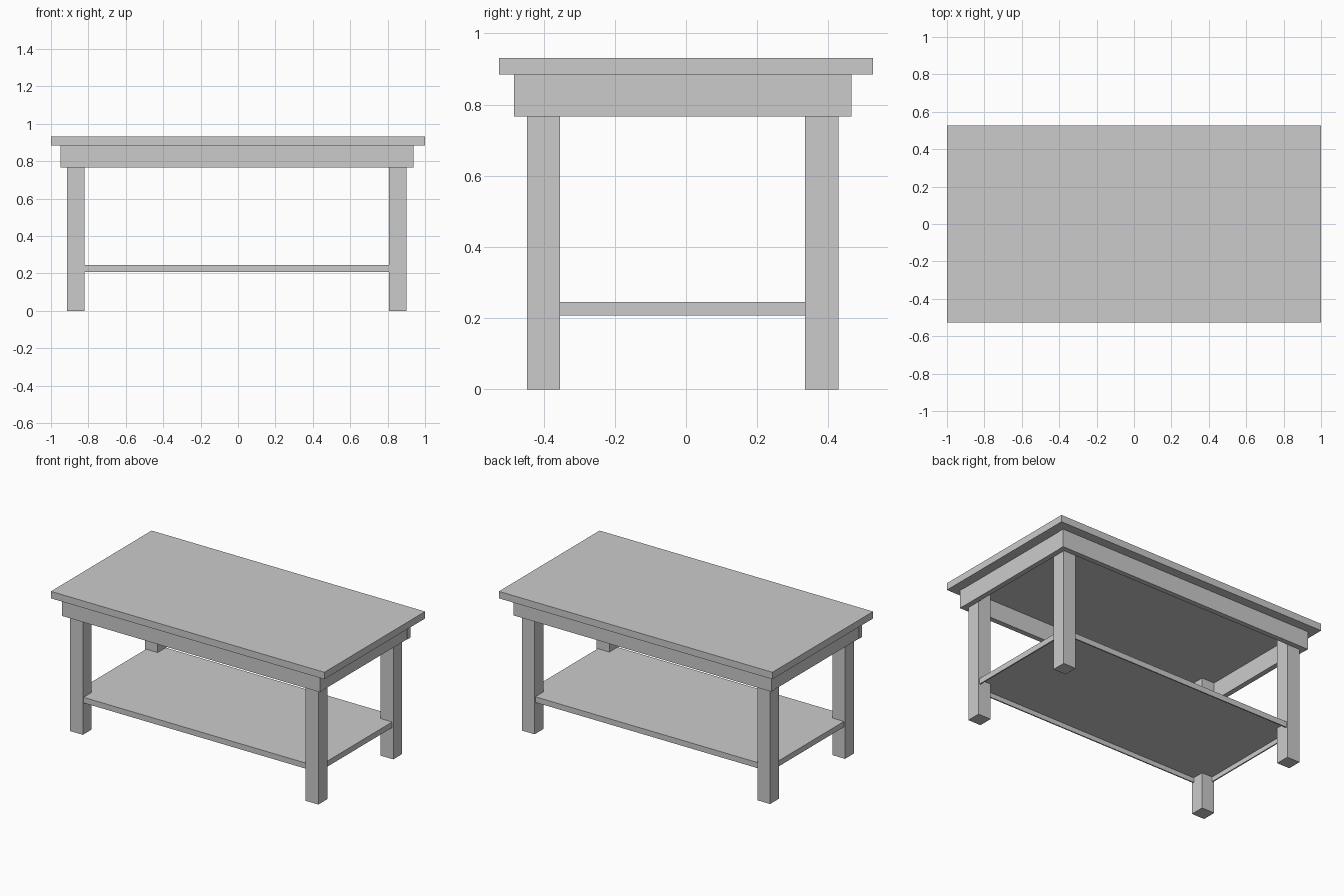
import bpy

if "Cube" in bpy.data.objects:
    bpy.data.objects.remove(bpy.data.objects["Cube"])


def box(name, x, y, z):
    """Axis-aligned box from (min, max) ranges."""
    bpy.ops.mesh.primitive_cube_add(
        size=1, location=[(a + b) / 2 for a, b in (x, y, z)])
    ob = bpy.context.object
    ob.name = name
    ob.scale = [b - a for a, b in (x, y, z)]
    bpy.ops.object.transform_apply(location=False, rotation=False, scale=True)
    return ob


TOP, UNDER, RAIL = 0.931, 0.885, 0.766     # heights of top, its underside, apron bottom
X0, X1, Y0, Y1 = -0.95, 0.937, -0.483, 0.465   # outer outline of the apron
T = 0.034                                  # apron board thickness
LEG = 0.093                                # leg width
S = 0.002                                  # side boards sit back slightly

# Table top
box("table_top", (-1, 1), (-0.526, 0.526), (UNDER, TOP))

# Apron boards: long boards run the full length, side boards fit between
for name, y in (("front_apron", Y0), ("back_apron", Y1 - T)):
    box(name, (X0, X1), (y, y + T), (RAIL, UNDER))
for name, x in (("left_apron", X0 + S), ("right_apron", X1 - T - S)):
    box(name, (x, x + T), (Y0 + T, Y1 - T), (RAIL, UNDER))

# Legs stand inside the apron corners
lx0, lx1, ly0, ly1 = -0.915, 0.901, -0.447, 0.428
for side, x in (("left", lx0), ("right", lx1 - LEG)):
    for end, y in (("front", ly0), ("back", ly1 - LEG)):
        box(f"{end}_{side}_leg", (x, x + LEG), (y, y + LEG), (0, UNDER))

# Lower shelf: thin panel with a shallow rim hanging below its edges
E, R = 0.008, 0.008                        # inset from leg faces, rim thickness
sx0, sx1, sy0, sy1 = lx0 + E, lx1 - E, ly0 + E, ly1 - E
LOW, HIGH = 0.208, 0.245
box("shelf_panel", (sx0, sx1), (sy0, sy1), (HIGH - 0.006, HIGH))
for name, y in (("front_shelf_rim", sy0), ("back_shelf_rim", sy1 - R)):
    box(name, (sx0, sx1), (y, y + R), (LOW, HIGH - 0.006))
for name, x in (("left_shelf_rim", sx0), ("right_shelf_rim", sx1 - R)):
    box(name, (x, x + R), (sy0 + R, sy1 - R), (LOW, HIGH - 0.006))
